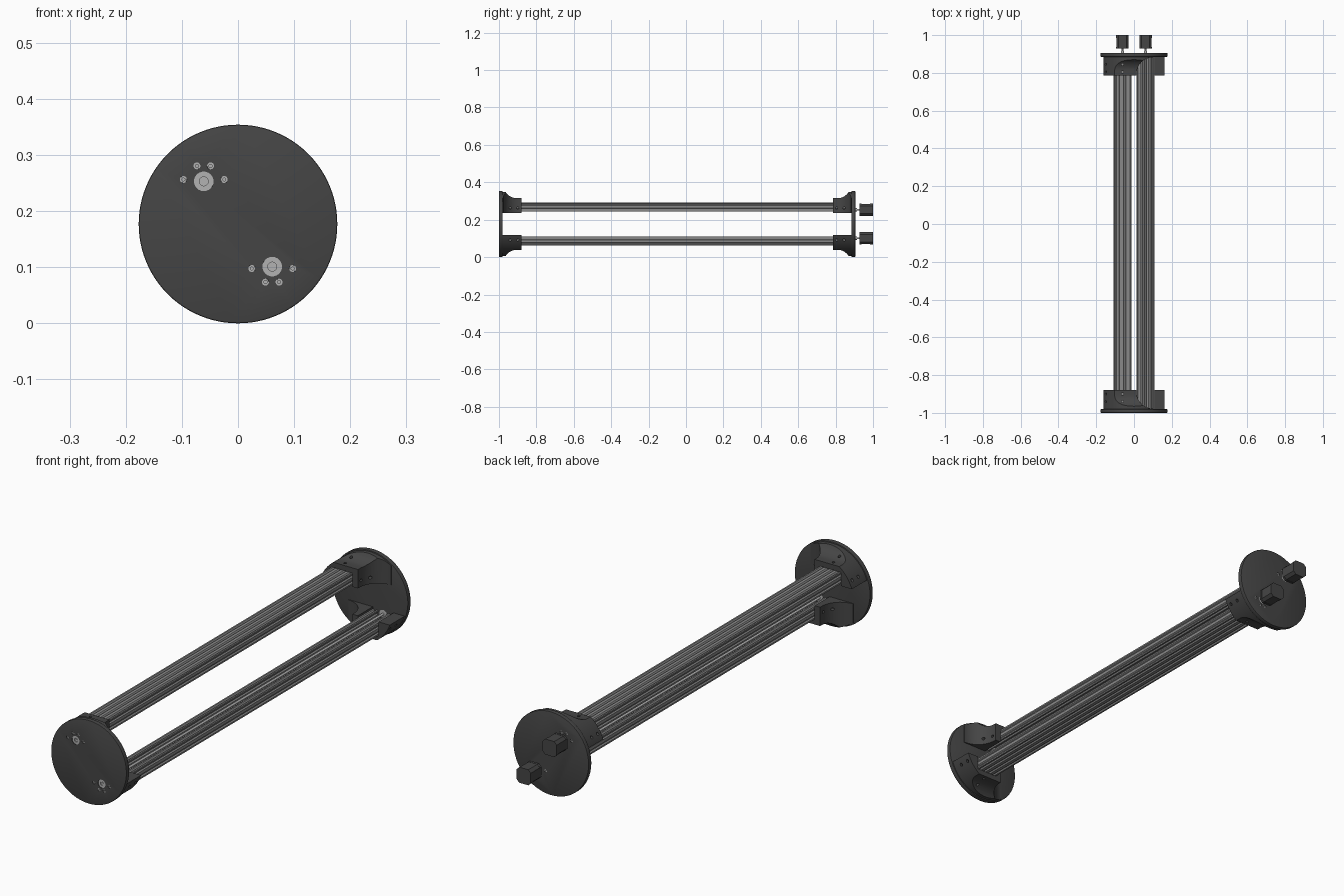
import bpy, bmesh
from math import cos, sin, pi, radians
from mathutils import Matrix, Vector

if "Cube" in bpy.data.objects:
    bpy.data.objects.remove(bpy.data.objects["Cube"])

CZ = 0.177                 # height of the long axis
Y0, Y1 = -1.0, 0.905       # outer faces of the two end discs
T = 0.02                   # disc thickness
MM = 0.001215              # rail millimetre in model units
SX, SZ = -0.061, 0.253     # drive screw position (upper rail)
RX, RZ = -0.061, 0.2685    # upper rail centre

# half turn about the long axis, and front-to-back mirror
TURN = Matrix.Translation((0, 0, CZ)) @ Matrix.Rotation(pi, 4, 'Y') @ Matrix.Translation((0, 0, -CZ))
BACK = Matrix.Translation((0, Y0 + Y1, 0)) @ Matrix.Diagonal((1, -1, 1, 1))


def material(name, v):
    m = bpy.data.materials.new(name)
    m.diffuse_color = (v, v, v, 1)
    m.use_nodes = True
    m.node_tree.nodes["Principled BSDF"].inputs["Base Color"].default_value = m.diffuse_color
    return m


DARK = material("dark_plastic", 0.06)
METAL = material("aluminium", 0.25)
STEEL = material("steel", 0.45)


def finish(name, bm, mat):
    bmesh.ops.recalc_face_normals(bm, faces=bm.faces)
    me = bpy.data.meshes.new(name)
    bm.to_mesh(me)
    bm.free()
    ob = bpy.data.objects.new(name, me)
    bpy.context.collection.objects.link(ob)
    if mat:
        me.materials.append(mat)
    return ob


def activate(ob):
    bpy.ops.object.select_all(action='DESELECT')
    ob.select_set(True)
    bpy.context.view_layer.objects.active = ob


def smooth(ob):
    activate(ob)
    bpy.ops.object.shade_smooth_by_angle(angle=radians(30))


def cyl(name, a, b, r, mat=None, seg=24):
    a, b = Vector(a), Vector(b)
    d = b - a
    m = Matrix.Translation((a + b) / 2) @ d.to_track_quat('Z', 'Y').to_matrix().to_4x4()
    bm = bmesh.new()
    bmesh.ops.create_cone(bm, cap_ends=True, segments=seg, radius1=r, radius2=r, depth=d.length, matrix=m)
    return finish(name, bm, mat)


def rod(name, x, z, y0, y1, r, mat=None, seg=24):
    return cyl(name, (x, y0, z), (x, y1, z), r, mat, seg)


def prism(name, pts, to3d, lo, hi, mat=None):
    bm = bmesh.new()
    a = [bm.verts.new(to3d(u, v, lo)) for u, v in pts]
    b = [bm.verts.new(to3d(u, v, hi)) for u, v in pts]
    bm.faces.new(a)
    bm.faces.new(b[::-1])
    for i in range(len(a)):
        j = (i + 1) % len(a)
        bm.faces.new((a[i], b[i], b[j], a[j]))
    return finish(name, bm, mat)


def boolean(ob, cutter, op='DIFFERENCE'):
    mod = ob.modifiers.new("cut", 'BOOLEAN')
    mod.operation, mod.object, mod.solver = op, cutter, 'EXACT'
    activate(ob)
    bpy.ops.object.modifier_apply(modifier=mod.name)
    bpy.data.objects.remove(cutter)


def copy(ob, name, m):
    c = bpy.data.objects.new(name, ob.data.copy())
    bpy.context.collection.objects.link(c)
    c.data.transform(m)
    if m.determinant() < 0:
        c.data.flip_normals()
    return c


def four_copies(ob, base):
    ob.name = "front_upper_" + base
    copy(ob, "front_lower_" + base, TURN)
    copy(ob, "back_upper_" + base, BACK)
    copy(ob, "back_lower_" + base, TURN @ BACK)


def xz(u, v, w): return (u, w, v)
def yz(u, v, w): return (w, u, v)
def xy(u, v, w): return (u, v, w)


# end discs with bearing and bolt holes
bolts = [(RX + s * x * MM, RZ + z * MM) for s in (-1, 1) for x, z in ((30, -10), (10, 10))]
disc = rod("front_disc", 0, CZ, Y0, Y0 + T, 0.177, DARK, 96)
bev = disc.modifiers.new("bevel", 'BEVEL')
bev.width, bev.segments, bev.limit_method = 0.003, 2, 'ANGLE'
activate(disc)
bpy.ops.object.modifier_apply(modifier="bevel")
for x, z, r in [(SX, SZ, 0.0175)] + [(x, z, 0.0062) for x, z in bolts]:
    for sx, sz in ((x, z), (-x, 2 * CZ - z)):
        boolean(disc, rod("hole", sx, sz, Y0 - 0.01, Y0 + T + 0.01, r))
smooth(disc)
copy(disc, "back_disc", BACK)

# bearings and bolts seated in the discs
bearing = rod("bearing", SX, SZ, Y0 + 0.002, Y0 + T, 0.0175, STEEL, 32)
boolean(bearing, rod("hole", SX, SZ, Y0 - 0.01, Y0 + 0.006, 0.008))
smooth(bearing)
four_copies(bearing, "bearing")
for i, (x, z) in enumerate(bolts):
    b = rod("bolt", x, z, Y0 + 0.002, Y0 + T, 0.0062, STEEL, 16)
    boolean(b, rod("socket", x, z, Y0 - 0.01, Y0 + 0.007, 0.003, None, 6))
    smooth(b)
    four_copies(b, "bolt_%d" % (i + 1))

# rail brackets: round block with two concave flares, slotted for the rail
YA, YB = Y0 + T - 0.004, -0.88
br = rod("bracket", 0, CZ, YA, YB, 0.172, DARK, 96)
arc = [i * pi / 24 for i in range(13)]
side = [(YB + .01, 0.235), (YB + .01, 0.315)]
side += [(-0.905 - 0.07 * sin(t), 0.385 - 0.07 * cos(t)) for t in arc] + [(YA - .01, 0.385), (YA - .01, 0.235)]
boolean(br, prism("flare", side, yz, -0.3, 0.3), 'INTERSECT')
plan = [(-0.3, YB + .01), (0.013, YB + .01)]
plan += [(0.1 - 0.087 * cos(t), -0.89 - 0.087 * sin(t)) for t in arc] + [(0.1, YA - .01), (-0.3, YA - .01)]
boolean(br, prism("flare", plan, xy, 0.1, 0.5), 'INTERSECT')
w, h = 40 * MM, 20 * MM
slot = [(RX - w, 0.2), (RX + w, 0.2), (RX + w, RZ + h), (RX - w, RZ + h)]
boolean(br, prism("slot", slot, xz, Y0 + T, YB + .02))
for y in (-0.90, -0.94):
    boolean(br, cyl("hole", (-0.2, y, 0.262), (0.1, y, 0.262), 0.006, None, 16))
    boolean(br, cyl("hole", (SX, y, 0.27), (SX, y, 0.4), 0.006, None, 16))
smooth(br)
four_copies(br, "bracket")

# slotted channel rails: a slot in the middle of every 20 mm of outline
corners = [(-40, -20), (-40, 20), (40, 20), (40, -20), (20, -20), (20, 0), (-20, 0), (-20, -20)]
groove = [(-4.6, 0), (-3, 1.8), (-5.5, 1.8), (-2.8, 6), (2.8, 6), (5.5, 1.8), (3, 1.8), (4.6, 0)]
outline = []
for i, c in enumerate(corners):
    p, q = Vector(c), Vector(corners[(i + 1) % 8])
    n = round((q - p).length / 20)
    d = (q - p).normalized()
    inward = Vector((d.y, -d.x))
    outline.append(p)
    for k in range(n):
        mid = p + d * (20 * k + 10)
        outline += [mid + d * s + inward * g for s, g in groove]
pts = [(RX + p.x * MM, RZ + p.y * MM) for p in outline]
rail = prism("upper_rail", pts, xz, Y0 + T, Y1 - T, METAL)
copy(rail, "lower_rail", TURN)

# drive screws running through both discs to the motors
screw = rod("upper_drive_screw", SX, SZ, Y0 + 0.004, 0.935, 0.005, STEEL, 16)
smooth(screw)
copy(screw, "lower_drive_screw", TURN)
collar = rod("upper_collar", SX, SZ, Y1 - 0.002, Y1 + 0.01, 0.009, STEEL, 24)
smooth(collar)
copy(collar, "lower_collar", TURN)

# motors: square bodies with chamfered corners
H, C = 0.033, 0.021
octagon = [(-H, -C), (-H, C), (-C, H), (C, H), (H, C), (H, -C), (C, -H), (-C, -H)]
for part, y0, y1, k in (("flange", 0.928, 0.938, 1), ("body", 0.938, 0.985, 0.97), ("cap", 0.985, 1.0, 1)):
    m = prism("upper_motor_" + part, [(SX + u * k, SZ + v * k) for u, v in octagon], xz, y0, y1, DARK)
    copy(m, "lower_motor_" + part, TURN)
